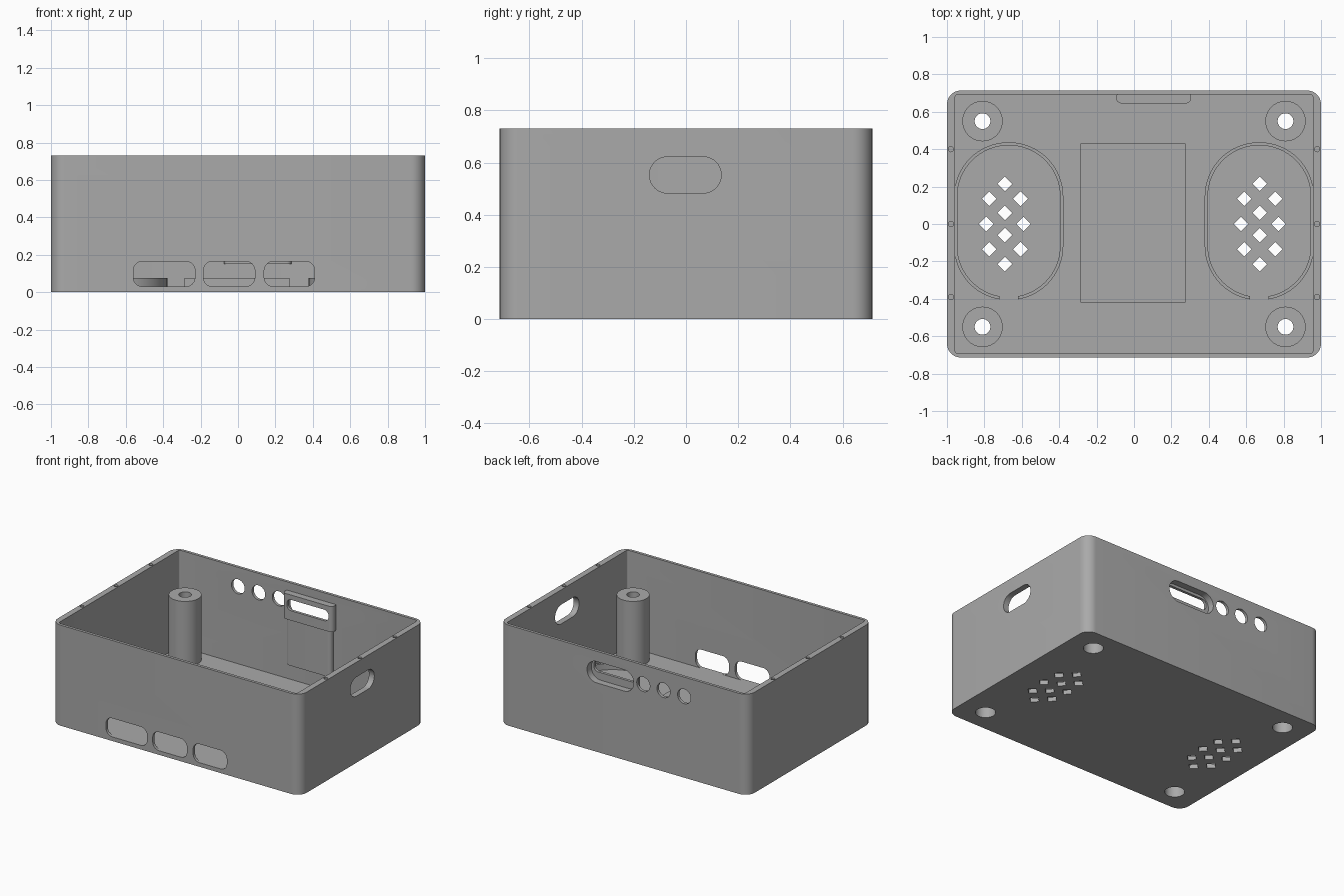
import bpy, bmesh, math

cube = bpy.data.objects.get("Cube")
if cube:
    bpy.data.objects.remove(cube, do_unlink=True)

grey = bpy.data.materials.new("plain grey")
grey.use_nodes = True
COLOUR = (0.4, 0.4, 0.4, 1)
grey.diffuse_color = COLOUR
grey.node_tree.nodes["Principled BSDF"].inputs["Base Color"].default_value = COLOUR


def rounded(x0, x1, y0, y1, r, steps=10):
    """Outline of a rectangle with rounded corners."""
    centres = [(x1 - r, y1 - r), (x0 + r, y1 - r), (x0 + r, y0 + r), (x1 - r, y0 + r)]
    pts = []
    for q, (cx, cy) in enumerate(centres):
        for i in range(steps + 1):
            a = math.pi / 2 * (q + i / steps)
            pts.append((cx + r * math.cos(a), cy + r * math.sin(a)))
    return pts


def circle(cx, cy, r, n=40):
    return [(cx + r * math.cos(math.tau * i / n), cy + r * math.sin(math.tau * i / n)) for i in range(n)]


def rect(x0, x1, y0, y1):
    return [(x0, y0), (x1, y0), (x1, y1), (x0, y1)]


def prism(name, outlines, lo, hi, axis="Z"):
    """Extrude one or more outlines along an axis."""
    place = {"Z": lambda a, b, c: (a, b, c),
             "Y": lambda a, b, c: (a, c, b),
             "X": lambda a, b, c: (c, a, b)}[axis]
    bm = bmesh.new()
    for pts in outlines:
        low = [bm.verts.new(place(a, b, lo)) for a, b in pts]
        top = [bm.verts.new(place(a, b, hi)) for a, b in pts]
        bm.faces.new(low)
        bm.faces.new(top)
        for i in range(len(pts)):
            j = (i + 1) % len(pts)
            bm.faces.new((low[i], low[j], top[j], top[i]))
    bmesh.ops.remove_doubles(bm, verts=bm.verts, dist=1e-5)
    bmesh.ops.recalc_face_normals(bm, faces=bm.faces)
    mesh = bpy.data.meshes.new(name)
    bm.to_mesh(mesh)
    bm.free()
    mesh.materials.append(grey)
    ob = bpy.data.objects.new(name, mesh)
    bpy.context.collection.objects.link(ob)
    return ob


def cut(ob, *cutters):
    """Subtract the cutters and keep the finished mesh."""
    for c in cutters:
        c.hide_render = True
        mod = ob.modifiers.new("cut", "BOOLEAN")
        mod.operation, mod.solver, mod.object = "DIFFERENCE", "EXACT", c
    bpy.context.view_layer.update()
    mesh = bpy.data.meshes.new_from_object(ob.evaluated_get(bpy.context.evaluated_depsgraph_get()))
    ob.modifiers.clear()
    ob.data = mesh


H, FLOOR = 0.73, 0.03
POSTS = [(x, y) for x in (-0.81, 0.81) for y in (-0.55, 0.55)]

# cutters: cavity, screw bores, grilles and wall openings
cavity = prism("cavity_cutter", [rounded(-0.957, 0.957, -0.693, 0.693, 0.015, 3)], FLOOR, 1)
bore = prism("bore_cutter", [circle(x, y, 0.066) for x, y in POSTS], -0.1, 0.4)
screw = prism("screw_cutter", [circle(x, y, 0.042) for x, y in POSTS], 0.3, 0.8)
spots = [(0, s * y) for s in (-1, 1) for y in (0.06, 0.215)]
spots += [(sx * 0.083, sy * 0.135) for sx in (-1, 1) for sy in (-1, 1)] + [(-0.1, 0), (0.1, 0)]
grille = prism("grille_cutter", [circle(cx + x, y, 0.039, 4) for cx in (-0.69, 0.672) for x, y in spots],
               -0.1, 0.2)
ports = prism("port_cutter", [rounded(a, b, 0.03, 0.165, 0.05) for a, b in
                              ((-0.56, -0.23), (-0.185, 0.09), (0.14, 0.41))], -0.8, -0.65, "Y")
side = prism("side_cutter", [rounded(-0.14, 0.135, 0.483, 0.622, 0.069)], 0.9, 1.1, "X")
buttons = prism("button_cutter", [circle(x, 0.59, 0.053) for x in (-0.485, -0.32, -0.157)], 0.65, 0.8, "Y")
recess = prism("recess_cutter", [rounded(-0.08, 0.295, 0.5, 0.655, 0.077)], 0.665, 0.8, "Y")
socket = prism("socket_cutter", [rounded(-0.06, 0.275, 0.555, 0.635, 0.035)], 0.6, 0.8, "Y")
pins = prism("pin_cutter", [circle(x, y, 0.014, 16) for x in (-0.979, 0.979) for y in (-0.39, 0, 0.4)],
             0.68, 0.8)

# open case with floor
case = prism("case", [rounded(-1, 1, -0.714, 0.714, 0.075)], 0, H)
cut(case, cavity, bore, grille, ports, side, buttons, recess, socket, pins)

# corner screw posts
posts = prism("corner_posts", [circle(x, y, 0.108) for x, y in POSTS], FLOOR, 0.5)
cut(posts, bore, screw)

# raised plate in the middle of the floor
plate = prism("floor_plate", [rect(-0.285, 0.275, -0.42, 0.43)], FLOOR, 0.075)

# oval speaker rims, open at the front
rims = []
for name, s in (("right_speaker_rim", -1), ("left_speaker_rim", 1)):
    cx = s * 0.67
    rim = prism(name, [rounded(cx - 0.292, cx + 0.292, -0.407, 0.437, 0.29, 16)], FLOOR, 0.075)
    hole = prism("rim_cutter", [rounded(cx - 0.275, cx + 0.275, -0.39, 0.42, 0.273, 16)], 0, 0.2)
    gap = prism("gap_cutter", [rect(cx - 0.05, cx + 0.05, -0.5, -0.3)], 0, 0.2)
    cut(rim, hole, gap)
    rims.append(rim)
    for helper in (hole, gap):
        bpy.data.objects.remove(helper, do_unlink=True)

# socket housing and its support on the back wall
housing = prism("socket_housing", [rounded(-0.095, 0.305, 0.645, 0.705, 0.028)], 0.485, 0.67)
cut(housing, recess, socket)
support = prism("socket_support", [rounded(-0.075, 0.285, 0.655, 0.705, 0.024)], 0.15, 0.486)

for helper in (cavity, bore, screw, grille, ports, side, buttons, recess, socket, pins):
    bpy.data.objects.remove(helper, do_unlink=True)

# smooth curves, sharp edges
bpy.ops.object.select_all(action="DESELECT")
for ob in (case, posts, plate, housing, support, *rims):
    ob.select_set(True)
bpy.context.view_layer.objects.active = case
bpy.ops.object.shade_smooth_by_angle(angle=math.radians(30))
